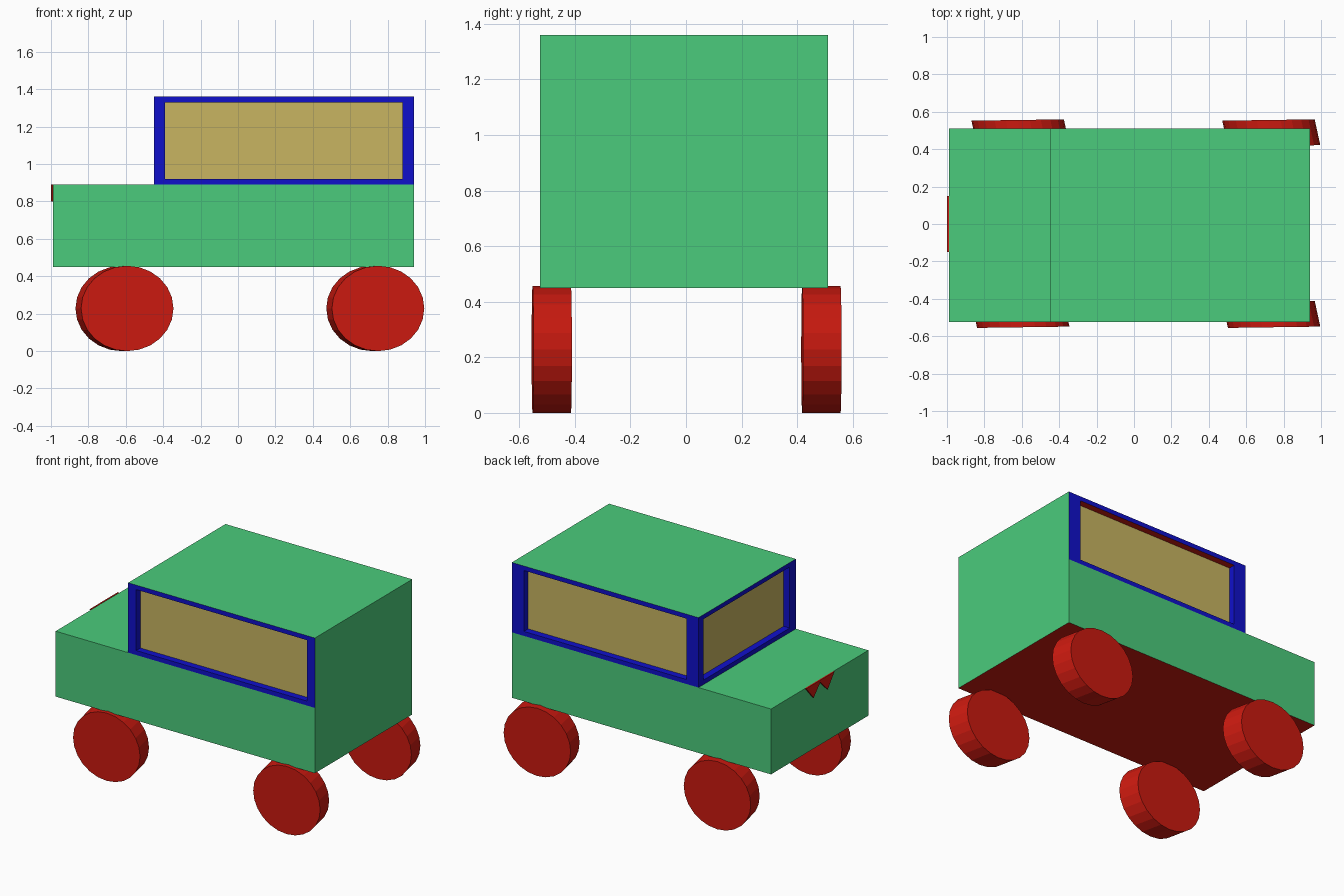
import bpy, bmesh
from math import cos, sin, tau
from mathutils import Vector

if "Cube" in bpy.data.objects:
    bpy.data.objects.remove(bpy.data.objects["Cube"])


def material(name, rgb):
    m = bpy.data.materials.new(name)
    m.diffuse_color = (*rgb, 1)
    m.use_nodes = True
    m.node_tree.nodes["Principled BSDF"].inputs["Base Color"].default_value = m.diffuse_color
    return m


GREEN = material("green paint", (0.07, 0.60, 0.20))
BLUE = material("blue frame", (0.005, 0.005, 0.60))
TAN = material("tan glass", (0.58, 0.46, 0.12))
RED = material("red", (0.60, 0.01, 0.005))


def build(name, faces, mats):
    """faces: list of (corner points, material slot)"""
    bm = bmesh.new()
    for pts, slot in faces:
        f = bm.faces.new([bm.verts.new(p) for p in pts])
        f.material_index = slot
    bmesh.ops.remove_doubles(bm, verts=bm.verts[:], dist=0.0005)
    bm.normal_update()
    me = bpy.data.meshes.new(name)
    bm.to_mesh(me)
    bm.free()
    for m in mats:
        me.materials.append(m)
    ob = bpy.data.objects.new(name, me)
    bpy.context.collection.objects.link(ob)
    return ob


X0, XC, X1 = -0.99, -0.45, 0.94      # nose, windscreen, tail
Y0, Y1 = -0.525, 0.51
Z0, ZH, Z1 = 0.45, 0.89, 1.36        # floor, hood, roof

# Body shell: panels below the windows, hood, roof, tail and floor
shell = [
    ([(X0, Y0, Z0), (X1, Y0, Z0), (X1, Y0, ZH), (XC, Y0, ZH), (X0, Y0, ZH)], 0),
    ([(X1, Y1, Z0), (X0, Y1, Z0), (X0, Y1, ZH), (XC, Y1, ZH), (X1, Y1, ZH)], 0),
    ([(X0, Y1, Z0), (X0, Y0, Z0), (X0, Y0, ZH), (X0, Y1, ZH)], 0),
    ([(X0, Y0, ZH), (XC, Y0, ZH), (XC, Y1, ZH), (X0, Y1, ZH)], 0),
    ([(XC, Y0, Z1), (X1, Y0, Z1), (X1, Y1, Z1), (XC, Y1, Z1)], 0),
    ([(X1, Y0, Z0), (X1, Y1, Z0), (X1, Y1, ZH), (X1, Y1, Z1), (X1, Y0, Z1), (X1, Y0, ZH)], 0),
    ([(X0, Y0, Z0), (X0, Y1, Z0), (X1, Y1, Z0), (X1, Y0, Z0)], 1),
]
build("car_body", shell, [GREEN, RED])


# Windows: blue frame with a recessed tan pane
def window(name, start, end, m0, m1, depth=0.045):
    a, b = Vector((*start, 0)), Vector((*end, 0))
    along = (b - a).normalized()
    inward = Vector((0, 0, 1)).cross(along) * depth

    def quad(l, r, lo, hi, push):
        p, q = a + along * l + push, b - along * r + push
        up = Vector((0, 0, 1))
        return [p + up * lo, q + up * lo, q + up * hi, p + up * hi]

    outer = quad(0, 0, ZH, Z1, Vector())
    rim = quad(m0, m1, 0.92, 1.33, Vector())
    pane = quad(m0, m1, 0.92, 1.33, inward)
    faces = [(pane, 1)]
    for i in range(4):
        j = (i + 1) % 4
        faces.append(([outer[i], outer[j], rim[j], rim[i]], 0))
        faces.append(([rim[i], rim[j], pane[j], pane[i]], 2 if i == 2 else 0))
    build(name, faces, [BLUE, TAN, RED])


window("front_side_window", (XC, Y0), (X1, Y0), 0.06, 0.06)
window("back_side_window", (X1, Y1), (XC, Y1), 0.09, 0.09)
window("windscreen", (XC, Y1), (XC, Y0), 0.055, 0.065)


# Prism between two matching outlines
def prism(name, first, second, mat):
    n = len(first)
    faces = [(first, 0), (second[::-1], 0)]
    for i in range(n):
        j = (i + 1) % n
        faces.append(([first[j], first[i], second[i], second[j]], 0))
    return build(name, faces, [mat])


# Jagged teeth on the nose
zigzag = [(0.15, 0.892), (0.07, 0.80), (0, 0.878), (-0.08, 0.80), (-0.15, 0.892)]
prism("nose_teeth", [(-1.0, y, z) for y, z in zigzag],
      [(X0, y, z) for y, z in zigzag], RED)


# Wheels: slightly skewed 24-sided discs
def wheel(name, cx, y_out, y_in):
    def ring(x, y):
        return [(x + 0.247 * cos(tau * i / 24), y + 0.0035 * cos(tau * i / 24),
                 0.228 + 0.228 * sin(tau * i / 24)) for i in range(24)]
    s = 1 if y_out > 0 else -1
    ends = [ring(cx - s * 0.015, y_out), ring(cx + s * 0.015, y_in)]
    if s > 0:
        ends.reverse()
    prism(name, *ends, RED)


for place, cx in (("nose", -0.607), ("tail", 0.734)):
    wheel(f"{place}_front_wheel", cx, -0.552, -0.414)
    wheel(f"{place}_back_wheel", cx, 0.556, 0.418)
